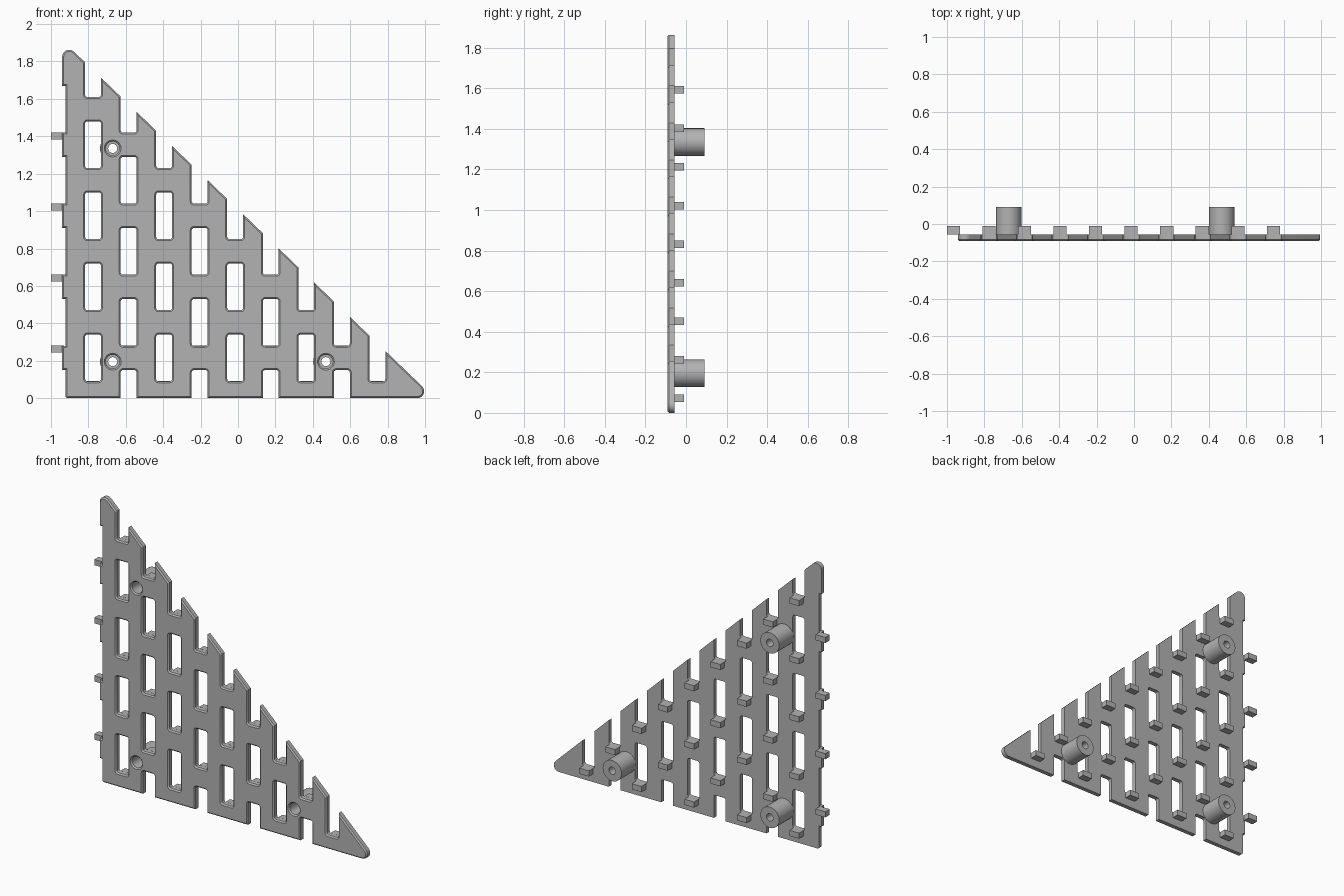
import bpy, bmesh, math
from mathutils import Vector, Matrix

if "Cube" in bpy.data.objects:
    bpy.data.objects.remove(bpy.data.objects["Cube"])

PITCH, HALF, ROW = 0.19, 0.0425, 0.38       # slot spacing, half slot width, row spacing
FRONT, BACK, END = -0.092, -0.056, 0.092    # depth of plate front, plate back, boss end
TAB_END, CHAMFER = -0.011, 0.008
BOSSES = [(-0.67, 1.335), (-0.67, 0.195), (0.47, 0.195)]

grey = bpy.data.materials.new("plain grey")
grey.diffuse_color = (0.45, 0.45, 0.45, 1)
grey.use_nodes = True
grey.node_tree.nodes["Principled BSDF"].inputs["Base Color"].default_value = grey.diffuse_color


def col_x(k):
    return -0.775 + PITCH * k


def open_bottom(k):
    return 1.61 - PITCH * k


def slope(x):
    return 0.255 - 0.961 * (x - 0.785)


def finish(bm, name):
    bmesh.ops.recalc_face_normals(bm, faces=bm.faces)
    me = bpy.data.meshes.new(name)
    bm.to_mesh(me)
    bm.free()
    me.materials.append(grey)
    ob = bpy.data.objects.new(name, me)
    bpy.context.collection.objects.link(ob)
    bpy.ops.object.select_all(action='DESELECT')
    ob.select_set(True)
    bpy.context.view_layer.objects.active = ob
    bpy.ops.object.shade_smooth_by_angle(angle=math.radians(30))
    return ob


def rounded(points):
    """Replace each (x, z, radius) corner by an arc."""
    out = []
    for i, (x, z, r) in enumerate(points):
        p = Vector((x, z))
        a = (Vector(points[i - 1][:2]) - p).normalized()
        b = (Vector(points[(i + 1) % len(points)][:2]) - p).normalized()
        if r == 0:
            out.append(p)
            continue
        half = a.angle(b) / 2
        centre = p + (a + b).normalized() * r / math.sin(half)
        start = p + a * r / math.tan(half) - centre
        end = p + b * r / math.tan(half) - centre
        sweep = start.angle_signed(end)
        n = 8 if r > 0.02 else 3
        for s in range(n + 1):
            out.append(centre + Matrix.Rotation(-sweep * s / n, 2) @ start)
    return out


def inset(loop, d):
    """Move a loop towards its left side, where the material lies."""
    out = []
    for i, p in enumerate(loop):
        a = (p - loop[i - 1]).normalized()
        b = (loop[(i + 1) % len(loop)] - p).normalized()
        n1, n2 = Vector((-a.y, a.x)), Vector((-b.y, b.x))
        out.append(p + (n1 + n2) * d / (1 + n1.dot(n2)))
    return out


# Plate outline, anticlockwise from the bottom left
R = 0.012
outline = [(-0.9225, 0, R)]
for k in (1, 3, 5, 7):                      # notches in the bottom edge
    l, r = col_x(k) - HALF, col_x(k) + HALF
    outline += [(l, 0, 0), (l, 0.15, R), (r, 0.15, R), (r, 0, 0)]
outline.append((0.785 + 0.255 / 0.961, 0, 0.037))
for k in range(8, -1, -1):                  # notches in the sloping edge
    l, r, z = col_x(k) - HALF, col_x(k) + HALF, open_bottom(k)
    outline += [(r, slope(r), 0), (r, z, R), (l, z, R), (l, slope(l), 0)]
outline.append((-0.94, slope(-0.94), 0.037))
for j in range(4):                          # shallow steps in the left edge
    z = 1.42 - ROW * j
    outline += [(-0.94, z + 0.25, 0), (-0.9225, z + 0.25, 0),
                (-0.9225, z, 0), (-0.94, z, 0)]
outline += [(-0.94, 0.15, 0), (-0.9225, 0.15, 0)]
loops = [rounded(outline)]

# Closed slots and screw holes, clockwise
tabs = [(col_x(-1), 1.42 - ROW * j) for j in range(4)]
for k in range(9):
    l, r, z = col_x(k) - HALF, col_x(k) + HALF, open_bottom(k)
    tabs.append((col_x(k), z))
    z -= ROW
    while z > 0:
        loops.append(rounded([(l, z, R), (l, z + 0.25, R), (r, z + 0.25, R), (r, z, R)]))
        tabs.append((col_x(k), z))
        z -= ROW
for x, z in BOSSES:
    loops.append([Vector((x + 0.037 * math.cos(t), z - 0.037 * math.sin(t)))
                  for t in (math.tau * i / 32 for i in range(32))])

# Lattice plate with a chamfered front rim
bm = bmesh.new()
front_edges, back_edges = [], []
for loop in loops:
    rings = [[bm.verts.new((p.x, y, p.y)) for p in pts] for pts, y in
             ((loop, BACK), (loop, FRONT + CHAMFER), (inset(loop, CHAMFER), FRONT))]
    n = len(loop)
    for a, b in zip(rings, rings[1:]):
        for i in range(n):
            bm.faces.new((a[i], a[(i + 1) % n], b[(i + 1) % n], b[i]))
    for ring, store in ((rings[0], back_edges), (rings[2], front_edges)):
        store += [bm.edges.get((ring[i], ring[(i + 1) % n])) for i in range(n)]
bmesh.ops.triangle_fill(bm, use_beauty=True, edges=front_edges, normal=(0, -1, 0))
bmesh.ops.triangle_fill(bm, use_beauty=True, edges=back_edges, normal=(0, 1, 0))
finish(bm, "lattice_plate")

# Small clip tabs behind the lower edge of every slot
bm = bmesh.new()
for x, z in tabs:
    bmesh.ops.create_cube(bm, size=1, matrix=Matrix.Translation(
        (x, (BACK + TAB_END) / 2, z - 0.018)) @ Matrix.Diagonal((0.07, TAB_END - BACK, 0.037, 1)))
finish(bm, "clip_tabs")

# Hollow screw bosses: wide bore from the front, narrow hole at the back end
profile = [(0.037, BACK), (0.068, BACK), (0.068, END), (0.024, END), (0.024, 0.04), (0.037, 0.04)]
for number, (x, z) in enumerate(BOSSES, 1):
    bm = bmesh.new()
    rings = [[bm.verts.new((x + r * math.cos(t), y, z + r * math.sin(t)))
              for t in (math.tau * i / 32 for i in range(32))] for r, y in profile]
    for a, b in zip(rings, rings[1:] + rings[:1]):
        for i in range(32):
            j = (i + 1) % 32
            bm.faces.new((a[i], a[j], b[j], b[i]))
    finish(bm, f"screw_boss_{number}")
